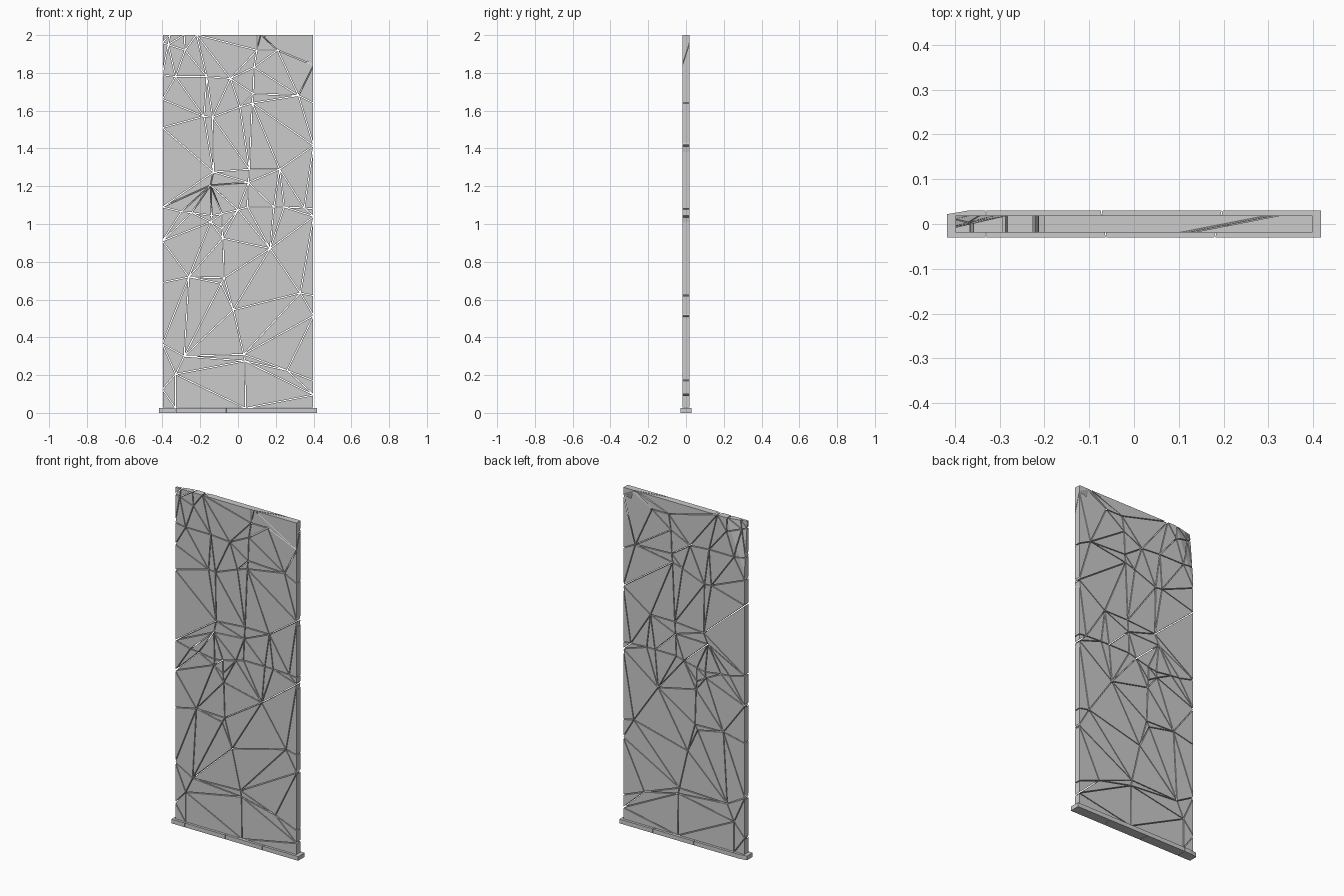
import bpy, bmesh
from mathutils import Vector
from mathutils.geometry import delaunay_2d_cdt

if "Cube" in bpy.data.objects:
    bpy.data.objects.remove(bpy.data.objects["Cube"])

GAP = 0.0025      # half width of a crack
T = 0.0195        # half thickness of the panel
BOTTOM, TOP, SIDE = 0.025, 2.0, 0.4

# Panel outline and the crack that separates upper and lower halves
middle = [
    [(-.4, BOTTOM), (.4, BOTTOM), (.4, TOP), (-.4, TOP), (-.4, BOTTOM)],
    [(-.4, 1.09), (-.3, 1.065), (-.245, 1.06), (-.14, 1.045), (-.085, 1.055), (0, 1.075),
     (.05, 1.09), (.19, 1.09), (.245, 1.09), (.35, 1.085), (.4, 1.08)],
]
# Cracks of the upper half, as (x, z) polylines sharing their junction points
upper = [
    [(.1, 2), (.1, 1.92), (.085, 1.83), (.08, 1.69), (.075, 1.64), (.06, 1.29),
     (.055, 1.22), (.05, 1.09)],
    [(-.4, 1.79), (-.33, 1.78), (-.165, 1.78), (-.04, 1.77), (.085, 1.83)],
    [(-.33, 1.78), (-.4, 1.66)],
    [(-.165, 1.78), (-.18, 1.57), (-.4, 1.51)],
    [(-.18, 1.57), (-.135, 1.565), (.01, 1.62), (.075, 1.64)],
    [(-.135, 1.565), (-.13, 1.275), (.055, 1.22)],
    [(-.13, 1.275), (-.145, 1.205), (-.245, 1.06)],
    [(-.145, 1.205), (0, 1.075)],
    [(.1, 1.92), (.21, 1.92), (.32, 1.68), (.4, 1.64)],
    [(.21, 1.92), (.12, 2), (.4, 1.84)],
    [(.08, 1.69), (.32, 1.68)],
    [(.06, 1.29), (.22, 1.29), (.4, 1.415)],
    [(.22, 1.29), (.245, 1.09)],
    [(-.36, 2), (-.37, 1.95), (-.4, 1.96)],
    [(-.37, 1.95), (-.28, 1.92), (-.22, 2)],
    [(-.28, 1.92), (-.285, 2)],
]
# Cracks of the lower half
lower = [
    [(-.085, 1.055), (-.085, .975), (-.08, .925), (-.073, .715), (-.025, .545),
     (.03, .31), (.037, .275), (.04, BOTTOM)],
    [(.19, 1.09), (.17, .87), (-.08, .925)],
    [(.17, .87), (.33, .635), (.4, .62)],
    [(.35, 1.085), (.4, 1.04)],
    [(-.025, .545), (.33, .635), (.03, .31), (.26, .225), (.4, .17)],
    [(.4, .515), (.26, .225)],
    [(.037, .275), (.4, .095)],
    [(-.073, .715), (-.09, .685), (-.285, .3), (-.33, .205), (-.33, BOTTOM)],
    [(-.33, .205), (-.4, .125)],
    [(-.285, .3), (-.4, .365)],
    [(-.09, .685), (-.26, .72), (-.4, .69)],
    [(-.26, .72), (-.145, 1.01), (-.14, 1.045)],
    [(-.145, 1.01), (-.085, .975)],
    [(-.3, 1.065), (-.4, .91)],
]
# Front points whose crack runs slanted through the thickness: (point, back shift)
slanted = [((.12, 2), (.2, 0)), ((.4, 1.84), (0, .12)), ((-.145, 1.205), (-.012, .01))]


def finish(bm, name):
    bmesh.ops.recalc_face_normals(bm, faces=bm.faces)
    mesh = bpy.data.meshes.new(name)
    bm.to_mesh(mesh)
    bm.free()
    bpy.context.collection.objects.link(bpy.data.objects.new(name, mesh))


def stretch(p):
    """Push border points out so the crack inset leaves the outline in place."""
    x, z = p
    if abs(x) > .399:
        x = (SIDE - .002 + GAP) * (1 if x > 0 else -1)
    if z > TOP - .001:
        z += GAP
    return Vector((x, -T, z))


def shard(points, name):
    bm = bmesh.new()
    face = bm.faces.new([bm.verts.new(stretch(p)) for p in points])
    face.normal_update()
    rim = bmesh.ops.inset_individual(bm, faces=[face], thickness=GAP, use_even_offset=True)["faces"]
    bmesh.ops.delete(bm, geom=rim, context='FACES')
    front = list(bm.faces)
    back = bmesh.ops.extrude_face_region(bm, geom=front, use_keep_orig=True)["geom"]
    for v in [g for g in back if isinstance(g, bmesh.types.BMVert)]:
        v.co.y = T
        for (px, pz), (dx, dz) in slanted:
            if (Vector((v.co.x, v.co.z)) - Vector((px, pz))).length < .025:
                v.co.x += dx
                v.co.z += dz
    # Broken-off rear top corner
    a, b, c = Vector((-.28, T, 2)), Vector((-.4, T, 1.7)), Vector((-.4, -.008, 2))
    n = (b - a).cross(c - a).normalized()
    if n.x > 0:
        n = -n
    cut = bmesh.ops.bisect_plane(bm, geom=bm.verts[:] + bm.edges[:] + bm.faces[:],
                                 plane_co=a, plane_no=n, clear_outer=True)["geom_cut"]
    edges = [e for e in cut if isinstance(e, bmesh.types.BMEdge) and e.is_boundary]
    if edges:
        bmesh.ops.holes_fill(bm, edges=edges, sides=0)
    finish(bm, name)


# Turn the crack network into closed cells, one shard each
verts, index, links = [], {}, []
for line in middle + upper + lower:
    ids = []
    for p in line:
        if p not in index:
            index[p] = len(verts)
            verts.append(Vector(p))
        ids.append(index[p])
    links += list(zip(ids, ids[1:]))
cells = delaunay_2d_cdt(verts, links, [], 2, 1e-5)
for i, f in enumerate(cells[2]):
    shard([cells[0][k] for k in f], f"panel_shard_{i + 1:02d}")

# Base strip, broken into four lengths by slightly skewed cracks
ends = [(-.417, -.417), (-.33, -.33), (-.062, -.073), (.18, .197), (.417, .417)]
for i, (l, r) in enumerate(zip(ends, ends[1:])):
    g0 = GAP / 2 if i > 0 else 0
    g1 = GAP / 2 if i < 3 else 0
    bm = bmesh.new()
    outline = [(l[0] + g0, -.03), (r[0] - g1, -.03), (r[1] - g1, .03), (l[1] + g0, .03)]
    if i == 0:  # chipped rear corner
        outline[3:] = [(-.37, .03), (-.417, .022)]
    f = bm.faces.new([bm.verts.new((x, y, 0)) for x, y in outline])
    up = bmesh.ops.extrude_face_region(bm, geom=[f], use_keep_orig=True)["geom"]
    for v in up:
        if isinstance(v, bmesh.types.BMVert):
            v.co.z = BOTTOM
    finish(bm, f"base_strip_{i + 1}")
